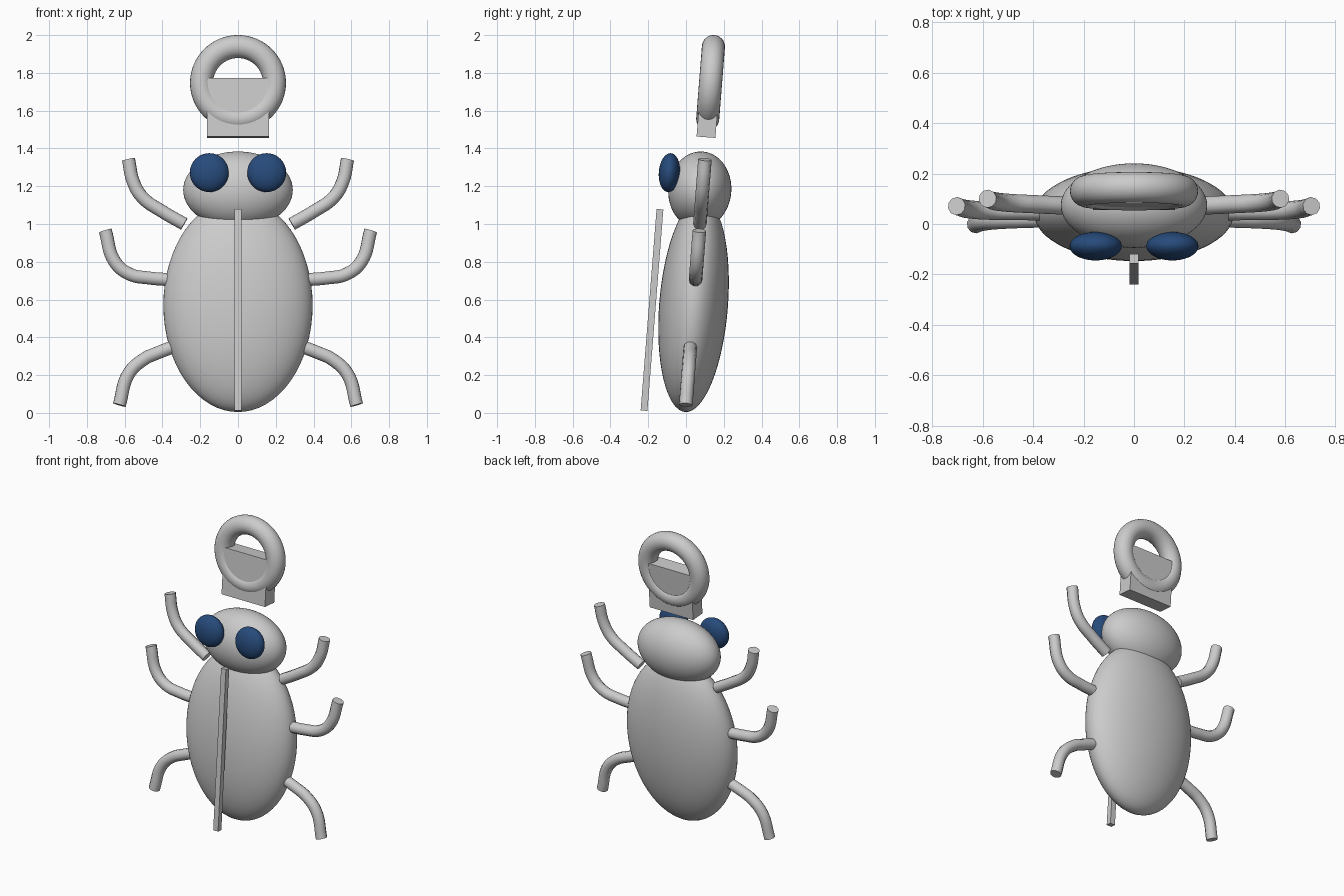
import bpy

if "Cube" in bpy.data.objects:
    bpy.data.objects.remove(bpy.data.objects["Cube"])

LEAN = -0.079  # whole charm leans back about x


def axis_y(z):
    """y of the leaning centre plane at height z"""
    return 0.04 + (z - 0.57) * 0.078


def smooth(obj):
    bpy.ops.object.shade_smooth_by_angle(angle=0.7)
    return obj


def ellipsoid(name, loc, radii):
    bpy.ops.mesh.primitive_uv_sphere_add(segments=64, ring_count=32, location=loc,
                                         rotation=(LEAN, 0, 0))
    obj = bpy.context.object
    obj.name = name
    obj.scale = radii
    bpy.ops.object.transform_apply(location=False, rotation=False, scale=True)
    return smooth(obj)


def block(name, loc, size):
    bpy.ops.mesh.primitive_cube_add(size=1, location=loc, rotation=(LEAN, 0, 0))
    obj = bpy.context.object
    obj.name = name
    obj.scale = size
    bpy.ops.object.transform_apply(location=False, rotation=False, scale=True)
    return obj


def leg(name, pts, side):
    cu = bpy.data.curves.new(name, 'CURVE')
    cu.dimensions = '3D'
    cu.bevel_depth = 0.036
    cu.bevel_resolution = 3
    cu.use_fill_caps = True
    cu.resolution_u = 8
    sp = cu.splines.new('BEZIER')
    sp.bezier_points.add(len(pts) - 1)
    for bp, (x, z) in zip(sp.bezier_points, pts):
        bp.co = (side * x, axis_y(z), z)
        bp.handle_left_type = bp.handle_right_type = 'AUTO'
    obj = bpy.data.objects.new(name, cu)
    bpy.context.collection.objects.link(obj)
    bpy.ops.object.select_all(action='DESELECT')
    obj.select_set(True)
    bpy.context.view_layer.objects.active = obj
    bpy.ops.object.convert(target='MESH')
    smooth(bpy.context.object)


# body and head
ellipsoid("body", (0, 0.04, 0.57), (0.395, 0.182, 0.567))
ellipsoid("head", (0, 0.073, 1.18), (0.29, 0.167, 0.204))

# eyes
blue = bpy.data.materials.new("eye_blue")
blue.diffuse_color = (0.02, 0.07, 0.2, 1)
blue.use_nodes = True
blue.node_tree.nodes["Principled BSDF"].inputs["Base Color"].default_value = blue.diffuse_color
for side, tag in ((-1, "left"), (1, "right")):
    eye = ellipsoid(tag + "_eye", (side * 0.152, -0.088, 1.272), (0.103, 0.056, 0.103))
    eye.data.materials.append(blue)

# wing seam bar in front of the body
block("wing_seam", (0, -0.18, 0.545), (0.036, 0.036, 1.07))

# hanging loop and its mount
bpy.ops.mesh.primitive_torus_add(major_radius=0.193, minor_radius=0.061, major_segments=64,
                                 minor_segments=24, location=(0, 0.13, 1.747),
                                 rotation=(1.5708 + LEAN, 0, 0))
bpy.context.object.name = "hanging_loop"
smooth(bpy.context.object)
block("loop_mount", (0, 0.118, 1.614), (0.326, 0.1, 0.31))

# legs
paths = {
    "front_leg": [(0.285, 1.0), (0.40, 1.066), (0.505, 1.14), (0.553, 1.22), (0.58, 1.342)],
    "middle_leg": [(0.375, 0.706), (0.47, 0.714), (0.575, 0.735), (0.652, 0.80), (0.703, 0.965)],
    "hind_leg": [(0.355, 0.345), (0.42, 0.32), (0.50, 0.283), (0.58, 0.205), (0.628, 0.042)],
}
for name, pts in paths.items():
    for side, tag in ((-1, "left"), (1, "right")):
        leg(tag + "_" + name, pts, side)
